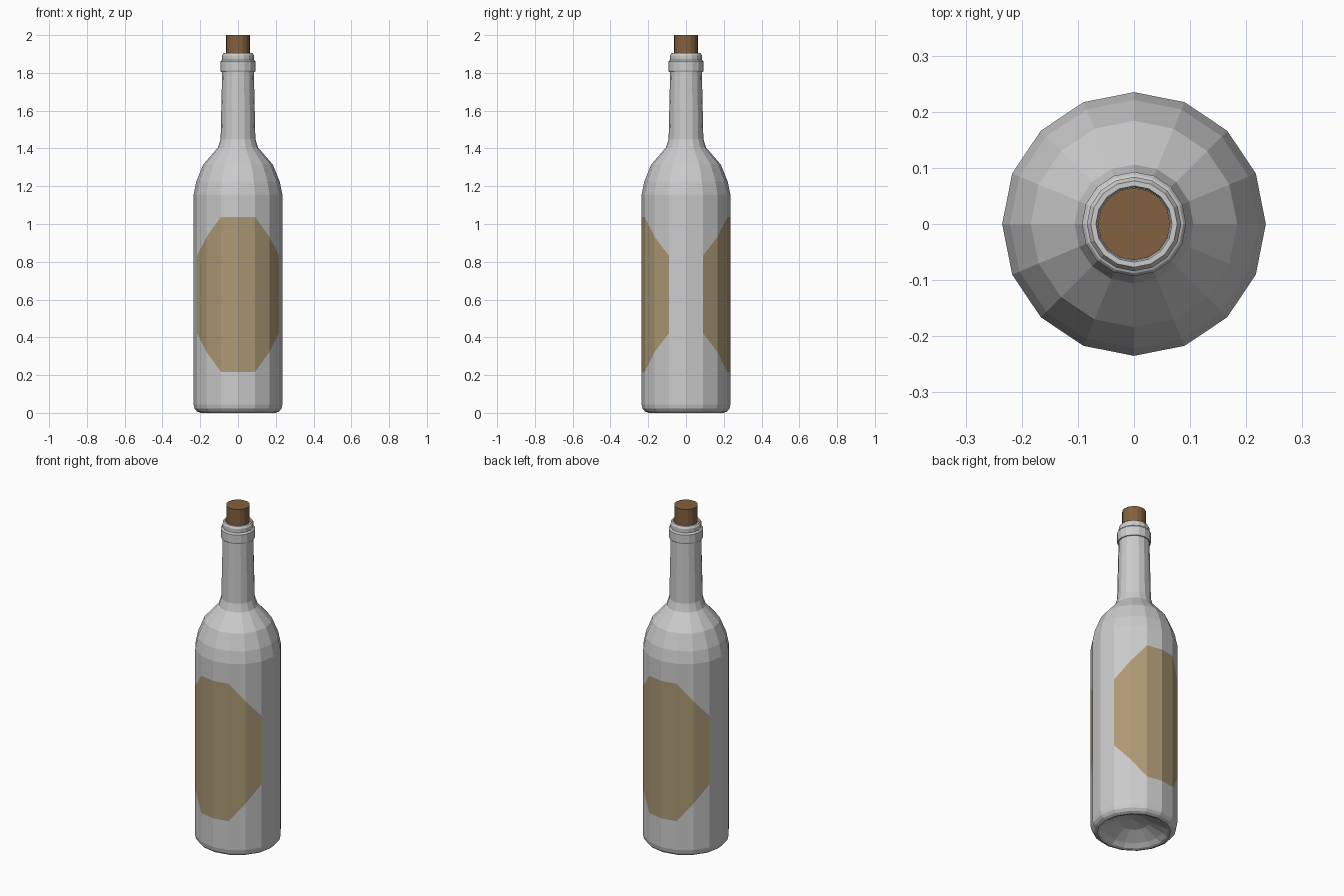
import bpy
from math import cos, sin, pi

if "Cube" in bpy.data.objects:
    bpy.data.objects.remove(bpy.data.objects["Cube"])

SIDES = 16


def make_object(name, verts, faces, color=None):
    mesh = bpy.data.meshes.new(name)
    mesh.from_pydata(verts, [], faces)
    mesh.update()
    obj = bpy.data.objects.new(name, mesh)
    bpy.context.collection.objects.link(obj)
    if color:
        mat = bpy.data.materials.new(name + "_material")
        mat.diffuse_color = color
        mat.use_nodes = True
        mat.node_tree.nodes["Principled BSDF"].inputs["Base Color"].default_value = mat.diffuse_color
        mesh.materials.append(mat)
    return obj


def lathe(name, profile, color=None):
    """Revolve (radius, z) points listed bottom to top on the outside."""
    verts, faces, rings = [], [], []
    for r, z in profile:
        start = len(verts)
        if r == 0:
            verts.append((0, 0, z))
            rings.append([start] * SIDES)
        else:
            for i in range(SIDES):
                a = 2 * pi * i / SIDES
                verts.append((r * cos(a), r * sin(a), z))
            rings.append(list(range(start, start + SIDES)))
    for low, high in zip(rings, rings[1:]):
        for i in range(SIDES):
            j = (i + 1) % SIDES
            quad = [low[i], low[j], high[j], high[i]]
            faces.append(list(dict.fromkeys(quad)))
    return make_object(name, verts, faces, color)


def label(name, facing):
    """Octagonal paper label wrapped over six facets."""
    radius, mid = 0.2356, 0.627
    half_heights = [0.205, 0.305, 0.41, 0.41, 0.41, 0.305, 0.205]
    verts, faces = [], []
    for i, h in enumerate(half_heights):
        a = facing + (i - 3) * 2 * pi / SIDES
        x, y = radius * cos(a), radius * sin(a)
        verts += [(x, y, mid - h), (x, y, mid + h)]
    for i in range(0, 12, 2):
        faces.append((i, i + 2, i + 3, i + 1))
    return make_object(name, verts, faces, (0.42, 0.32, 0.18, 1))


# Glass bottle: punt, base, body, shoulder, neck, collar and lip
lathe("bottle", [
    (0, 0.075), (0.08, 0.06), (0.16, 0.022), (0.185, 0.004), (0.2, 0),
    (0.218, 0.008), (0.23, 0.022), (0.235, 0.045),
    (0.235, 1.155), (0.221, 1.225), (0.184, 1.315), (0.106, 1.405),
    (0.092, 1.45), (0.084, 1.805),
    (0.09, 1.805), (0.093, 1.812), (0.093, 1.86), (0.088, 1.867),
    (0.084, 1.869), (0.084, 1.893), (0.077, 1.905), (0.068, 1.905),
    (0.065, 1.895), (0.065, 1.80),
])

# Cork
lathe("cork", [(0, 1.80), (0.0645, 1.80), (0.0645, 2.0), (0, 2.0)],
      (0.23, 0.12, 0.05, 1))

# Labels
label("front_label", -pi / 2)
label("back_label", pi / 2)
